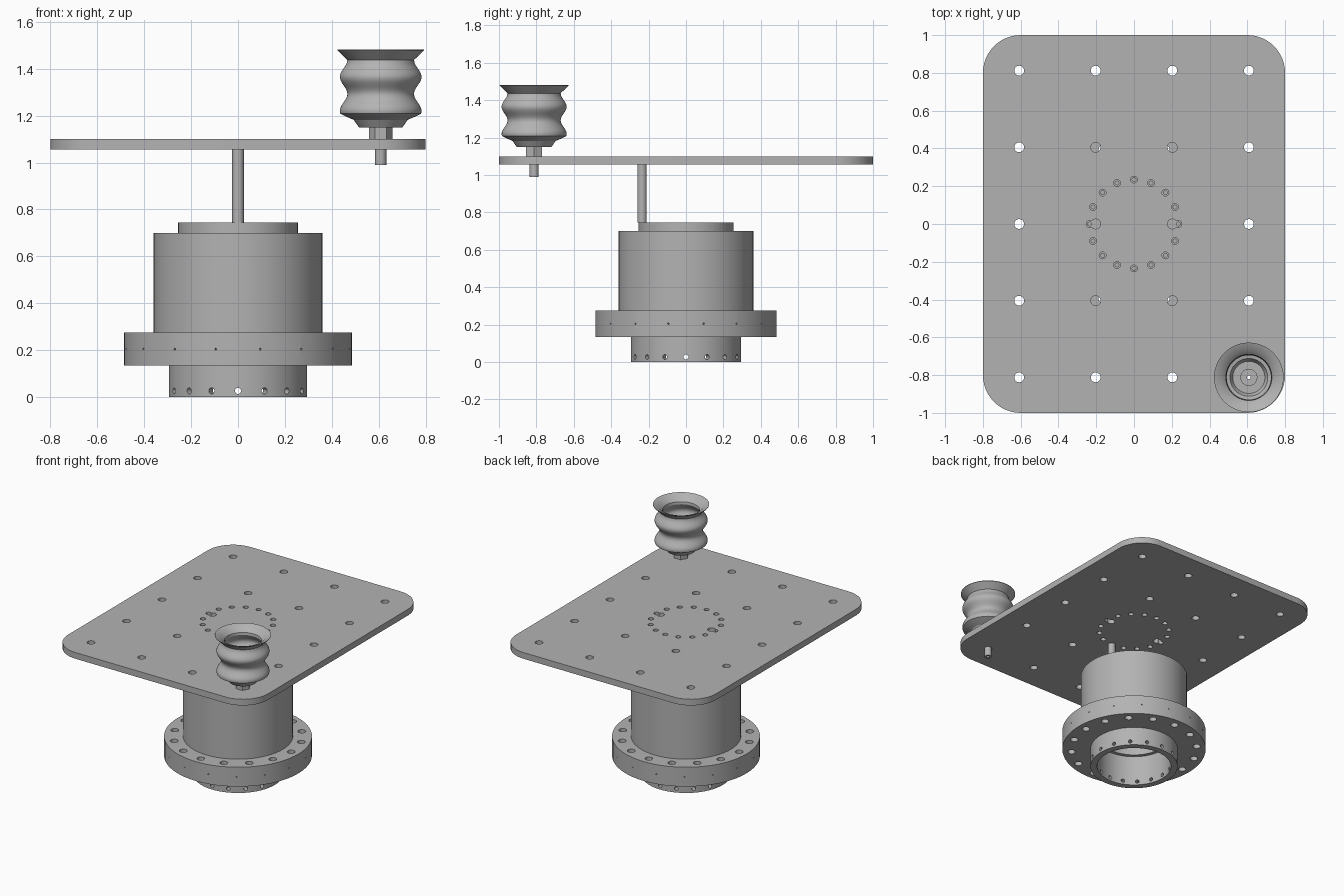
import bpy, bmesh
from math import pi, sin, cos, radians
from mathutils import Matrix, Vector

old = bpy.data.objects.get("Cube")
if old:
    bpy.data.objects.remove(old, do_unlink=True)

grey = bpy.data.materials.new("machined grey")
grey.use_nodes = True
colour = (0.45, 0.45, 0.45, 1)
grey.diffuse_color = colour
grey.node_tree.nodes["Principled BSDF"].inputs["Base Color"].default_value = colour


def make(name, bm):
    bmesh.ops.recalc_face_normals(bm, faces=bm.faces)
    mesh = bpy.data.meshes.new(name)
    bm.to_mesh(mesh)
    bm.free()
    mesh.materials.append(grey)
    obj = bpy.data.objects.new(name, mesh)
    bpy.context.collection.objects.link(obj)
    return obj


def select(obj):
    bpy.ops.object.select_all(action='DESELECT')
    obj.select_set(True)
    bpy.context.view_layer.objects.active = obj


def smooth(obj):
    select(obj)
    bpy.ops.object.shade_smooth_by_angle(angle=radians(30))


def lathe(name, profile, steps=64, centre=(0, 0), closed=False):
    bm = bmesh.new()
    vs = [bm.verts.new((r, 0, z)) for r, z in profile]
    edges = [bm.edges.new(pair) for pair in zip(vs, vs[1:])]
    if closed:
        edges.append(bm.edges.new((vs[-1], vs[0])))
    bmesh.ops.spin(bm, geom=vs + edges, cent=(0, 0, 0), axis=(0, 0, 1),
                   angle=2 * pi, steps=steps)
    bmesh.ops.remove_doubles(bm, verts=bm.verts, dist=0.0001)
    bmesh.ops.translate(bm, verts=bm.verts, vec=(*centre, 0))
    return make(name, bm)


def drill(obj, holes):
    """Cut round holes given as (centre, direction, radius, length)."""
    bm = bmesh.new()
    for c, d, r, length in holes:
        turn = Vector(d).to_track_quat('Z', 'Y').to_matrix().to_4x4()
        bmesh.ops.create_cone(bm, cap_ends=True, segments=20, radius1=r, radius2=r,
                              depth=length, matrix=Matrix.Translation(c) @ turn)
    cutter = make("hole_cutter", bm)
    cutter.hide_render = True
    mod = obj.modifiers.new("holes", 'BOOLEAN')
    mod.operation = 'DIFFERENCE'
    mod.solver = 'EXACT'
    mod.object = cutter
    select(obj)
    bpy.ops.object.modifier_apply(modifier=mod.name)
    bpy.data.objects.remove(cutter, do_unlink=True)


UP = (0, 0, 1)
ring = [(cos(a), sin(a)) for a in (k * pi / 8 for k in range(16))]
half = [(cos(a), sin(a)) for a in ((k + 0.5) * pi / 8 for k in range(16))]

# Flanged body with a stepped bore opening at the bottom
body = lathe("flanged_body", [
    (0, 0.745), (0.255, 0.745), (0.255, 0.70), (0.36, 0.70), (0.36, 0.275),
    (0.485, 0.275), (0.485, 0.135), (0.295, 0.135), (0.295, 0), (0.25, 0),
    (0.25, 0.22), (0.225, 0.22), (0.225, 0.62), (0, 0.62)])
holes = [((0.425 * x, 0.425 * y, 0.205), UP, 0.026, 0.3) for x, y in ring]
holes += [((0.235 * x, 0.235 * y, 0.745), UP, 0.01, 0.08) for x, y in ring]
holes += [((0.27 * x, 0.27 * y, 0.027), (x, y, 0), 0.013, 0.1) for x, y in ring]
holes += [((0.485 * x, 0.485 * y, 0.205), (x, y, 0), 0.004, 0.04) for x, y in half]
drill(body, holes)
smooth(body)

# Mounting plate with rounded corners
bm = bmesh.new()
outline = []
for i, (sx, sy) in enumerate([(1, 1), (-1, 1), (-1, -1), (1, -1)]):
    for k in range(13):
        a = (i + k / 12) * pi / 2
        outline.append(bm.verts.new((sx * 0.6 + 0.2 * cos(a), sy * 0.8 + 0.2 * sin(a), 1.055)))
face = bm.faces.new(outline)
top = bmesh.ops.extrude_face_region(bm, geom=[face])["geom"]
bmesh.ops.translate(bm, verts=[v for v in top if isinstance(v, bmesh.types.BMVert)],
                    vec=(0, 0, 0.045))
plate = make("mounting_plate", bm)
holes = [((x, y, 1.08), UP, 0.026, 0.2)
         for x in (-0.608, -0.203, 0.203, 0.608)
         for y in (-0.812, -0.406, 0, 0.406, 0.812)]
# The bolt circle crosses two grid holes, so it is drilled separately
drill(plate, holes)
drill(plate, [((0.235 * x, 0.235 * y, 1.08), UP, 0.018, 0.2) for x, y in ring])
smooth(plate)

# Hollow spacer standing between body and plate
smooth(lathe("spacer_post", [(0.01, 0.745), (0.025, 0.745), (0.025, 1.055), (0.01, 1.055)],
             24, (0, -0.235), closed=True))

# Suction cup fitting: threaded stem and hexagonal nut
CUP = (0.608, -0.812)
smooth(lathe("cup_stem", [(0.01, 0.99), (0.024, 0.99), (0.024, 1.19), (0.01, 1.19)],
             24, CUP, closed=True))
lathe("cup_nut", [(0.022, 1.10), (0.05, 1.10), (0.05, 1.15), (0.022, 1.15)],
      6, CUP, closed=True)

# Bellows with two folds and a flared lip
fold = [1.208 + 0.215 * k / 30 for k in range(31)]
wave = [(0.158 + 0.016 * cos(2 * pi * (z - 1.22) / 0.145), z) for z in fold]
outer = [(0.02, 1.15), (0.093, 1.15), (0.115, 1.182), (0.15, 1.197)] + wave
lip = [(0.142, 1.437), (0.184, 1.478), (0.184, 1.481), (0.148, 1.467), (0.122, 1.44)]
inner = [(r - 0.025, z) for r, z in reversed(wave)]
floor = [(0.1, 1.2), (0.085, 1.172), (0.045, 1.172), (0.045, 1.185), (0.02, 1.185)]
smooth(lathe("bellows_cup", outer + lip + inner + floor, 64, CUP, closed=True))
